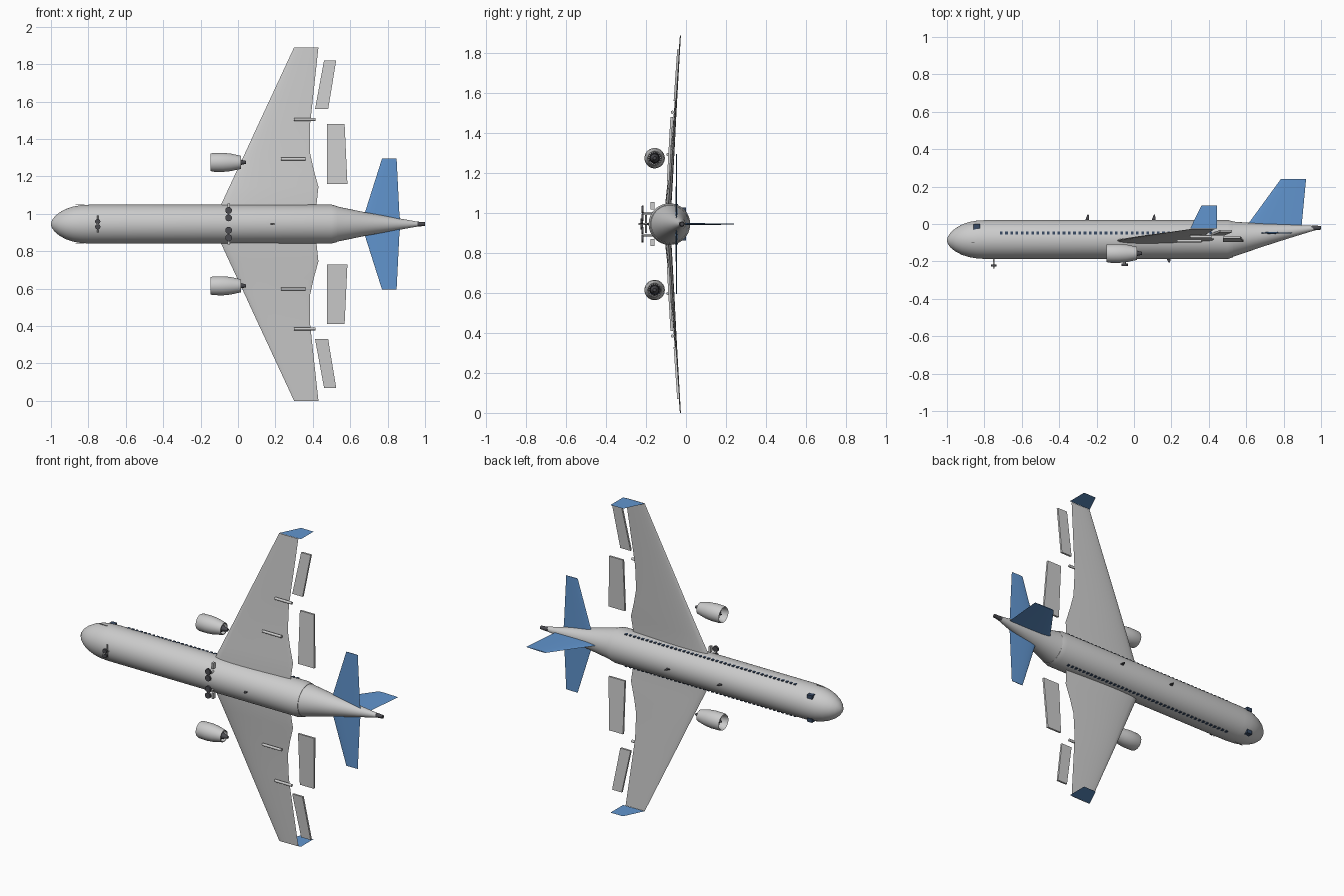
import bpy, bmesh, math
from mathutils import Matrix, Vector

if "Cube" in bpy.data.objects:
    bpy.data.objects.remove(bpy.data.objects["Cube"])

ZC = 0.945  # span centre; nose points to -x, aircraft "up" is +y, span runs along z


def mat(name, c):
    m = bpy.data.materials.new(name)
    m.diffuse_color = (*c, 1)
    m.use_nodes = True
    m.node_tree.nodes["Principled BSDF"].inputs["Base Color"].default_value = m.diffuse_color
    return m


BLUE = mat("blue", (0.12, 0.30, 0.62))
NAVY = mat("window_dark", (0.04, 0.07, 0.13))
DARK = mat("rubber_dark", (0.07, 0.07, 0.08))


def finish(name, bm, m=None, angle=35):
    bmesh.ops.recalc_face_normals(bm, faces=bm.faces[:])
    me = bpy.data.meshes.new(name)
    bm.to_mesh(me)
    bm.free()
    o = bpy.data.objects.new(name, me)
    bpy.context.collection.objects.link(o)
    if m:
        me.materials.append(m)
    bpy.ops.object.select_all(action='DESELECT')
    o.select_set(True)
    bpy.context.view_layer.objects.active = o
    bpy.ops.object.shade_smooth_by_angle(angle=math.radians(angle))
    return o


def loft(name, rings, m=None, caps=True):
    bm = bmesh.new()
    vs = [[bm.verts.new(p) for p in r] for r in rings]
    n = len(vs[0])
    for a, b in zip(vs, vs[1:]):
        for i in range(n):
            bm.faces.new((a[i], a[(i + 1) % n], b[(i + 1) % n], b[i]))
    if caps:
        bm.faces.new(vs[0])
        bm.faces.new(vs[-1])
    return finish(name, bm, m)


def circle(x, y, r, s=0.0, n=48):
    return [(x, y + r * math.cos(2 * math.pi * i / n), ZC + s + r * math.sin(2 * math.pi * i / n)) for i in range(n)]


def body(name, stations, s=0.0, m=None, caps=True, n=48):
    return loft(name, [circle(x, y, r, s, n) for x, y, r in stations], m, caps)


def box_bm(bm, c, size):
    bmesh.ops.create_cube(bm, size=1, matrix=Matrix.Translation(c) @ Matrix.Diagonal((*size, 1)))


def rod(name, a, b, r, m=None, n=16):
    a, b = Vector(a), Vector(b)
    q = (b - a).to_track_quat('Z', 'Y').to_matrix().to_4x4()
    bm = bmesh.new()
    bmesh.ops.create_cone(bm, cap_ends=True, segments=n, radius1=r, radius2=r, depth=(b - a).length,
                          matrix=Matrix.Translation((a + b) / 2) @ q)
    return finish(name, bm, m)


def foil(xl, xt, t, n=12):
    """Closed airfoil outline as (x, thickness offset)."""
    pts = []
    for i in range(2 * n):
        u = 0.5 - 0.5 * math.cos(math.pi * i / n)
        h = t * (1.48 * math.sqrt(u) - 0.63 * u - 1.76 * u**2 + 1.42 * u**3 - 0.49 * u**4)
        pts.append((xl + (xt - xl) * u, h if i <= n else -h))
    return pts


# fuselage and tail cone
nose = [(-1.0, -.088, .004), (-.995, -.087, .02), (-.98, -.086, .041), (-.955, -.085, .062), (-.92, -.084, .081),
        (-.88, -.083, .094), (-.84, -.083, .101), (-.79, -.083, .104)]
body("fuselage", nose + [(.50, -.083, .104), (.53, -.082, .096)])
body("tail_cone", [(.50, -.083, .101), (.54, -.08, .092), (.68, -.061, .063), (.82, -.041, .038), (.96, -.023, .013)])
body("tail_exhaust", [(.95, -.022, .014), (1.0, -.02, .010)], m=DARK)

# vertical fin
fin = [(-.03, .60, .895, .012), (0, .61, .897, .011), (.24, .785, .92, .005)]
loft("fin", [[(x, y, ZC + h) for x, h in foil(a, b, t)] for y, a, b, t in fin], BLUE)

# cabin windows, both sides
bm = bmesh.new()
for sg in (1, -1):
    for i in range(42):
        box_bm(bm, (-.71 + i * .028, -.048, ZC + sg * .097), (.014, .016, .008))
finish("cabin_windows", bm, NAVY)

wing = [(0, -.12, .42, -.09, .034), (.105, -.09, .42, -.088, .032), (.2, -.046, .43, -.08, .027),
        (.29, -.004, .405, -.073, .023), (.38, .038, .385, -.066, .019), (.53, .107, .385, -.056, .014),
        (.65, .163, .398, -.048, .011), (.945, .30, .43, -.028, .005)]

for sg, side in ((1, "left"), (-1, "right")):
    # main wing
    loft("wing_" + side, [[(x, y + h, ZC + sg * s) for x, h in foil(a, b, t)] for s, a, b, y, t in wing])
    # thin winglet
    bm = bmesh.new()
    bm.faces.new([bm.verts.new((x, y, ZC + sg * .945)) for x, y in
                  ((.30, -.025), (.445, -.025), (.445, .098), (.36, .098))])
    finish("winglet_" + side, bm, BLUE)
    # horizontal stabiliser
    stab = [(0, .66, .87, .009), (.05, .675, .863, .009), (.35, .77, .848, .004)]
    loft("stabiliser_" + side, [[(x, -.048 + h, ZC + sg * s) for x, h in foil(a, b, t)] for s, a, b, t in stab], BLUE)
    # floating flap and aileron panels
    for name, secs in (("flap_", ((.215, .475, .585, -.090), (.535, .475, .57, -.072))),
                       ("aileron_", ((.615, .412, .482, -.056), (.875, .46, .525, -.038)))):
        loft(name + side, [[(a, y - .006, ZC + sg * s), (b, y - .006, ZC + sg * s),
                            (b, y + .006, ZC + sg * s), (a, y + .006, ZC + sg * s)] for s, a, b, y in secs])
    # flap track fairings
    for i, (a, b, s, y) in enumerate(((.23, .36, .348, -.09), (.30, .415, .56, -.068))):
        rod(f"flap_track_{side}_{i}", (a, y, ZC + sg * s), (b, y, ZC + sg * s), .008)
    # engine: hollow nacelle, fan, exhaust cone
    es, ey = sg * .33, -.157
    body("nacelle_" + side, [(-.12, ey, .038), (-.14, ey, .042), (-.146, ey, .046), (-.135, ey, .05), (-.08, ey, .051),
                             (-.04, ey, .047), (.015, ey, .035), (.015, ey, .031), (-.06, ey, .04), (-.12, ey, .038)],
         es, caps=False)
    body("engine_core_" + side, [(-.135, ey, .002), (-.11, ey, .012), (-.05, ey, .024), (.0, ey, .022),
                                 (.02, ey, .013), (.042, ey, .008)], es, DARK, n=24)
    bm = bmesh.new()
    for i in range(18):
        box = (Matrix.Translation((-.10, ey, ZC + es)) @ Matrix.Rotation(math.tau * i / 18, 4, 'X')
               @ Matrix.Translation((0, .025, 0)) @ Matrix.Rotation(.6, 4, 'Y') @ Matrix.Diagonal((.004, .03, .008, 1)))
        bmesh.ops.create_cube(bm, size=1, matrix=box)
    finish("fan_" + side, bm, DARK)
    # cockpit side window
    bm = bmesh.new()
    box_bm(bm, (-.84, -.018, ZC + sg * .072), (.034, .038, .022))
    finish("cockpit_window_" + side, bm, NAVY)
    # pitot probe
    rod("probe_" + side, (-.87, -.10, ZC + sg * .103), (-.82, -.10, ZC + sg * .103), .002)
    # main gear door
    bm = bmesh.new()
    box_bm(bm, (-.05, -.168, ZC + sg * .092), (.012, .02, .036))
    finish("gear_door_" + side, bm)
    # gear struts, axles and flat-lying wheels
    rod("main_strut_" + side, (-.05, -.15, ZC + sg * .055), (-.05, -.22, ZC + sg * .055), .006)
    rod("main_axle_" + side, (-.05, -.217, ZC + sg * .02), (-.05, -.217, ZC + sg * .092), .004, DARK)
    for i, s in enumerate((.033, .073)):
        rod(f"main_wheel_{side}_{i}", (-.05, -.224, ZC + sg * s), (-.05, -.212, ZC + sg * s), .018, DARK, 24)
    rod("nose_wheel_" + side, (-.75, -.227, ZC + sg * .014), (-.75, -.216, ZC + sg * .014), .014, DARK, 24)

# nose gear
rod("nose_strut", (-.75, -.17, ZC), (-.75, -.237, ZC), .005)
rod("nose_axle", (-.75, -.2, ZC - .045), (-.75, -.2, ZC + .045), .004)

# blade antennas
for i, (x, y, d) in enumerate(((-.25, .015, 1), (.105, .015, 1), (.185, -.182, -1))):
    loft(f"antenna_{i}", [[(x + a, y + d * h, ZC + w) for a, w in ((-.013, -.003), (.01, -.003), (.01, .003), (-.013, .003))]
                          if h == 0 else
                          [(x + a, y + d * h, ZC + w) for a, w in ((.001, -.001), (.008, -.001), (.008, .001), (.001, .001))]
                          for h in (0, .035 if d > 0 else .025)], DARK)
